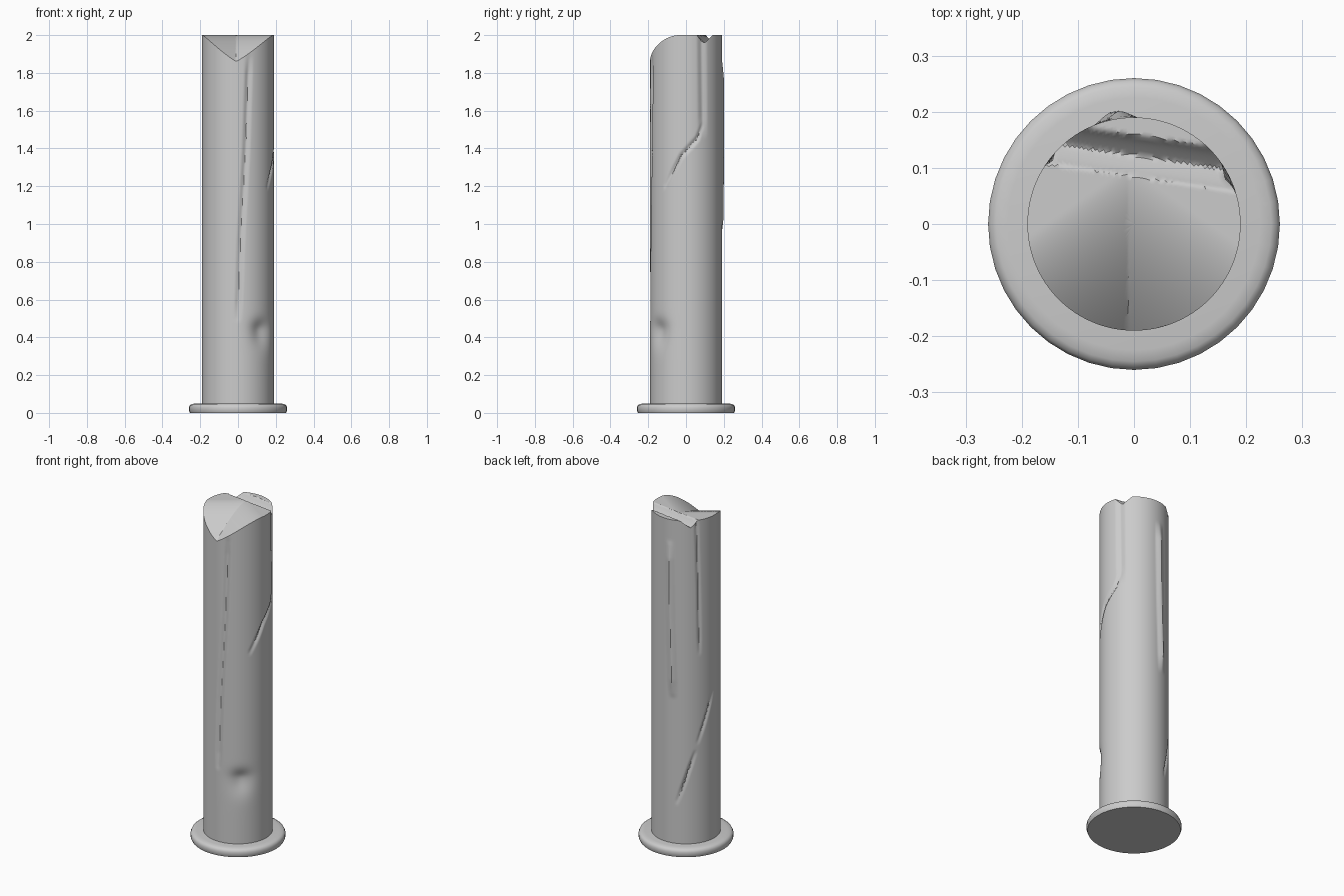
import bpy, bmesh
from math import sin, cos, pi, radians, exp, degrees

if "Cube" in bpy.data.objects:
    bpy.data.objects.remove(bpy.data.objects["Cube"])

R, SEG, ROWS, RINGS = 0.19, 180, 160, 32


def clamp(v):
    return max(0.0, min(1.0, v))


# Broken top: chipped front edge plus a groove running across the back
def top_height(x, y):
    t = clamp((0.10 - y - 0.7 * abs(x + 0.01)) / 0.29)
    chip = 0.14 * t ** 1.7
    d = y - (0.122 - 0.15 * x)
    groove = 0.042 * clamp(1 - abs(d) / 0.036) ** 0.8
    return 2.0 - chip - groove


# Marks on the wall: (points as (angle in degrees, z), half width, depth)
MARKS = [
    ([(-72, 1.88), (-77, 1.4), (-86, 0.9), (-90, 0.5)], 0.022, 0.010),   # long front split
    ([(-35, 1.20), (-8, 1.36), (18, 1.45), (27, 1.52)], 0.014, 0.013),    # right diagonal crack
    ([(28, 1.48), (27, 1.75), (26, 2.05)], 0.028, 0.009),                 # right vertical channel
    ([(142, 2.05), (146, 1.6), (148, 1.2)], 0.014, 0.008),                # back left channel
    ([(110, 0.30), (140, 0.60)], 0.013, 0.012),                           # back left lower crack
    ([(145, 0.66), (176, 0.95)], 0.013, 0.010),
    ([(97, 1.85), (99, 1.4), (103, 0.95)], 0.030, -0.014),                # raised splinter at back
]


def seg_dist(px, pz, ax, az, bx, bz):
    dx, dz = bx - ax, bz - az
    t = clamp(((px - ax) * dx + (pz - az) * dz) / (dx * dx + dz * dz))
    return ((px - ax - t * dx) ** 2 + (pz - az - t * dz) ** 2) ** 0.5


def wall_radius(a, z):
    r = R
    deg = (degrees(a) + 180) % 360 - 180
    s = radians(deg) * R
    for pts, width, depth in MARKS:
        zs = [p[1] for p in pts]
        if not min(zs) - 0.05 < z < max(zs) + 0.05:
            continue
        d = min(seg_dist(s, z, radians(p[0]) * R, p[1], radians(q[0]) * R, q[1])
                for p, q in zip(pts, pts[1:]))
        fade = clamp(min(z - min(zs), max(zs) - z) / 0.12 + 0.3)
        r -= depth * fade * clamp(1 - d / width)
    # Soft dent low on the front right, steeper at its upper edge
    u = (s - radians(-50) * R) / 0.06
    v = (z - 0.44) / (0.05 if z > 0.44 else 0.085)
    return r - 0.024 * exp(-u * u - v * v)


# Column: displaced wall rows, then shrinking rings that close the broken top
bm = bmesh.new()
rings = []
angles = [2 * pi * i / SEG for i in range(SEG)]
tops = [top_height(R * cos(a), R * sin(a)) for a in angles]
for j in range(ROWS + 1):
    ring = []
    for a, h in zip(angles, tops):
        z = 0.02 + (h - 0.02) * j / ROWS
        r = wall_radius(a, z)
        ring.append(bm.verts.new((r * cos(a), r * sin(a), z)))
    rings.append(ring)
for j in range(1, RINGS):
    k = 1 - j / RINGS
    ring = []
    for v in rings[ROWS]:
        x, y = v.co.x * k, v.co.y * k
        ring.append(bm.verts.new((x, y, top_height(x, y))))
    rings.append(ring)
for lo, hi in zip(rings, rings[1:]):
    for i in range(SEG):
        n = (i + 1) % SEG
        bm.faces.new((lo[i], lo[n], hi[n], hi[i]))
centre = bm.verts.new((0, 0, top_height(0, 0)))
for i in range(SEG):
    bm.faces.new((rings[-1][i], rings[-1][(i + 1) % SEG], centre))
bm.faces.new(rings[0][::-1])


def finish(bm, name, angle):
    mesh = bpy.data.meshes.new(name)
    bm.to_mesh(mesh)
    bm.free()
    ob = bpy.data.objects.new(name, mesh)
    bpy.context.collection.objects.link(ob)
    bpy.ops.object.select_all(action='DESELECT')
    ob.select_set(True)
    bpy.context.view_layer.objects.active = ob
    bpy.ops.object.shade_smooth_by_angle(angle=radians(angle))


finish(bm, "broken_column", 35)

# Base flange with a rounded upper rim
bm = bmesh.new()
profile = [(0.255, 0.0), (0.26, 0.012), (0.26, 0.03), (0.255, 0.041), (0.245, 0.047), (0.225, 0.05)]
N = 40
loops = [[bm.verts.new((r * cos(2 * pi * i / N), r * sin(2 * pi * i / N), z)) for i in range(N)]
         for r, z in profile]
for lo, hi in zip(loops, loops[1:]):
    for i in range(N):
        n = (i + 1) % N
        bm.faces.new((lo[i], lo[n], hi[n], hi[i]))
bm.faces.new(loops[0][::-1])
bm.faces.new(loops[-1])
finish(bm, "base_flange", 40)
